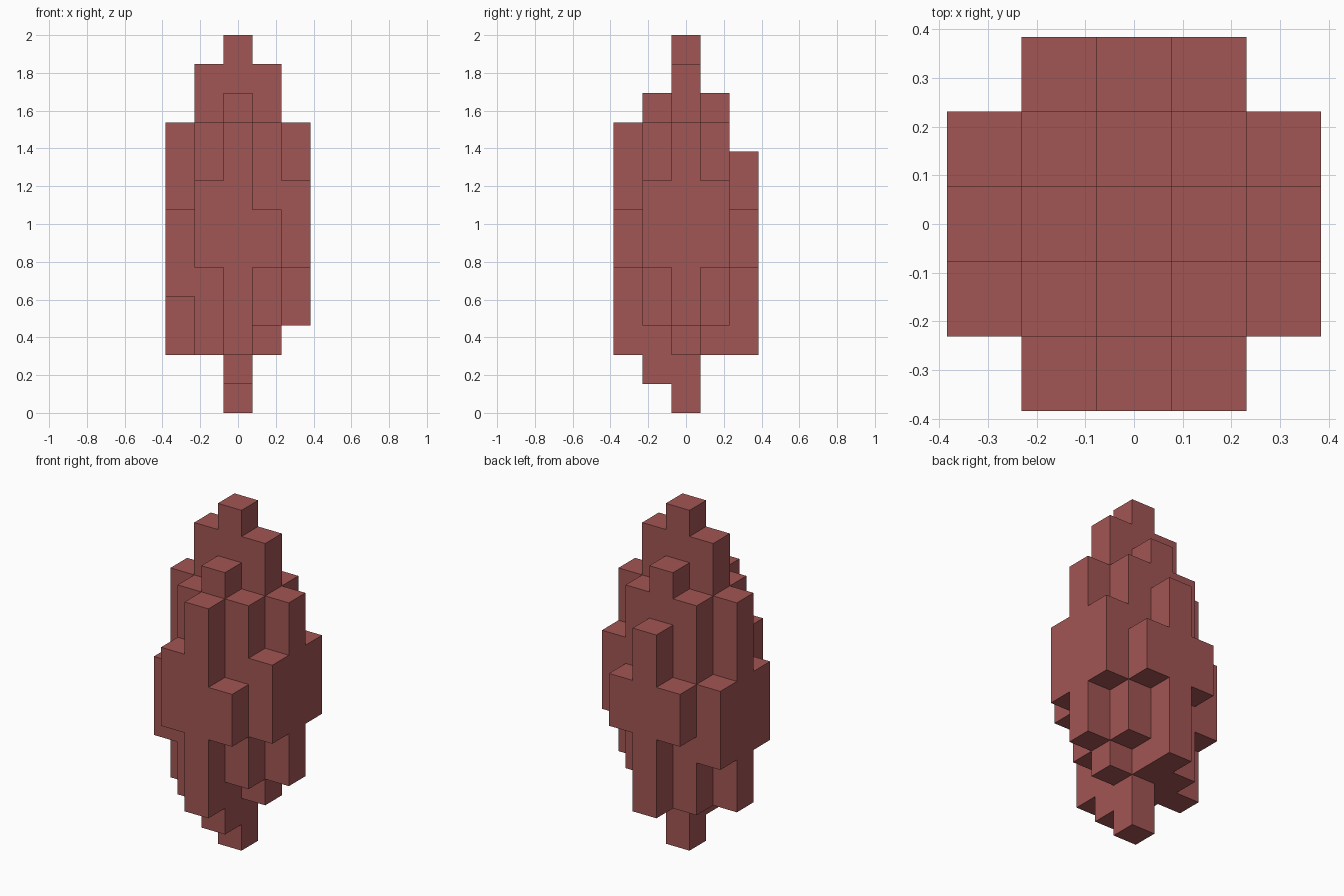
import bpy
import bmesh
from mathutils import Vector

cube = bpy.data.objects.get("Cube")
if cube:
    bpy.data.objects.remove(cube, do_unlink=True)

U = 2 / 13  # edge of one block

# Single dull red material
red = bpy.data.materials.new("dull_red")
red.use_nodes = True
red.diffuse_color = (0.36, 0.093, 0.087, 1)
red.node_tree.nodes["Principled BSDF"].inputs["Base Color"].default_value = red.diffuse_color

# Upright block columns: (bottom, top) levels, rows from front to back,
# each row running from -x to +x
rows = [
    [None, (5, 8), (2, 10), (5, 7), None],
    [(4, 7), (2, 10), (1, 11), (3, 10), (5, 8)],
    [(2, 10), (2, 12), (0, 13), (2, 12), (3, 10)],
    [(4, 7), (2, 10), (2, 11), (3, 10), (5, 8)],
    [None, (5, 7), (2, 9), (5, 7), None],
]
filled = {
    (x - 2, y - 2, z)
    for y, row in enumerate(rows)
    for x, span in enumerate(row) if span
    for z in range(*span)
}


def add_side(bm, cell, axis, sign):
    """Add one outer block face, wound to point outwards."""
    normal, a, b = Vector(), Vector(), Vector()
    normal[axis] = sign / 2
    a[(axis + 1) % 3] = 0.5
    b[(axis + 2) % 3] = 0.5 * sign
    centre = Vector(cell) + Vector((0, 0, 0.5)) + normal
    corners = (-a - b, a - b, a + b, b - a)
    bm.faces.new([bm.verts.new((centre + c) * U) for c in corners])


# Outer skin of the block crystal
bm = bmesh.new()
for cell in sorted(filled):
    for axis in range(3):
        for sign in (-1, 1):
            neighbour = list(cell)
            neighbour[axis] += sign
            if tuple(neighbour) not in filled:
                add_side(bm, cell, axis, sign)

# Weld the skin and merge flat areas into single faces
bmesh.ops.remove_doubles(bm, verts=bm.verts, dist=U / 100)
bmesh.ops.dissolve_limit(bm, angle_limit=0.01, verts=bm.verts, edges=bm.edges)

mesh = bpy.data.meshes.new("block_crystal")
bm.to_mesh(mesh)
bm.free()
mesh.materials.append(red)
crystal = bpy.data.objects.new("block_crystal", mesh)
bpy.context.collection.objects.link(crystal)
